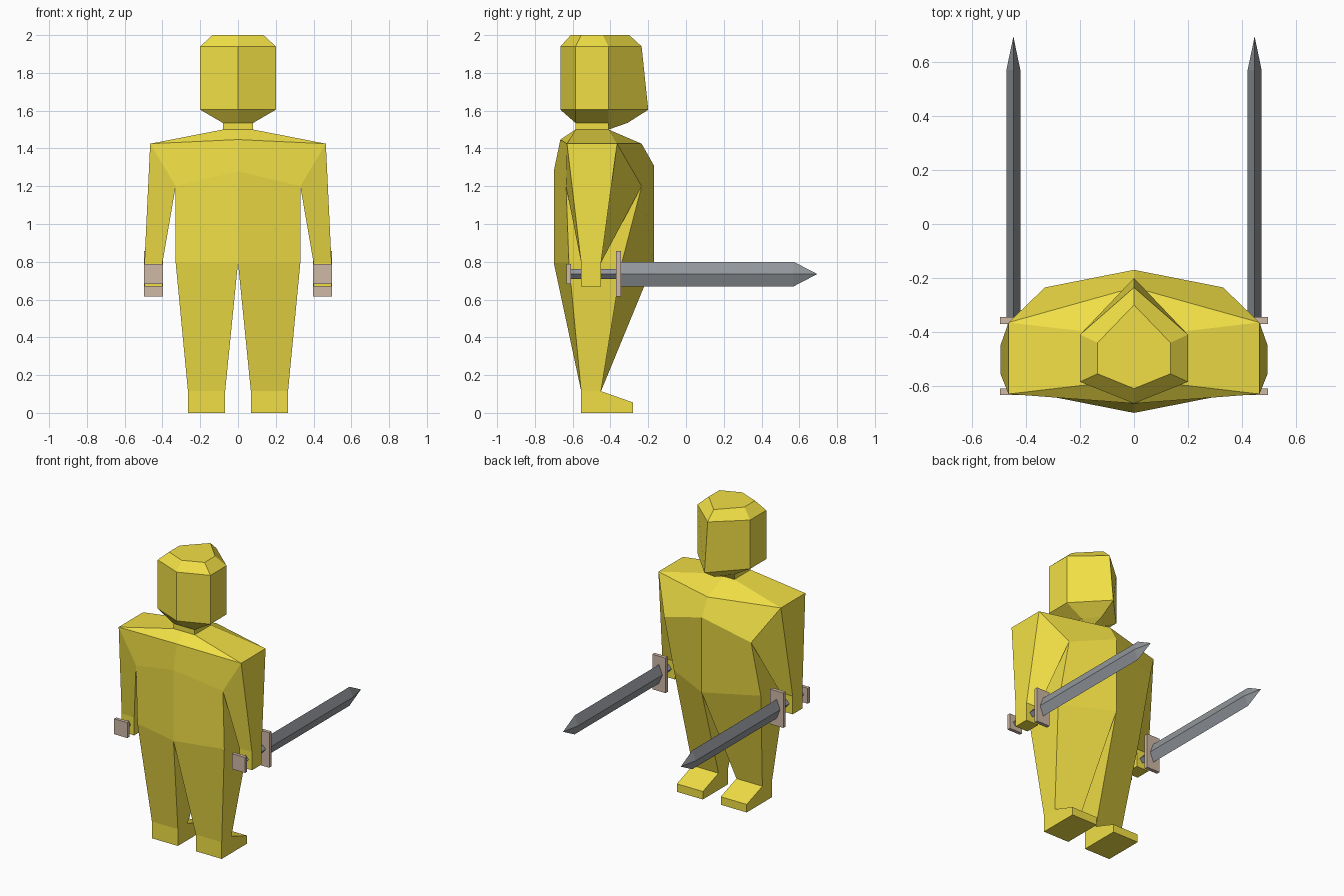
import bpy, bmesh

if "Cube" in bpy.data.objects:
    bpy.data.objects.remove(bpy.data.objects["Cube"])


def material(name, rgb):
    m = bpy.data.materials.new(name)
    m.diffuse_color = (*rgb, 1)
    m.use_nodes = True
    m.node_tree.nodes["Principled BSDF"].inputs["Base Color"].default_value = m.diffuse_color
    return m


yellow = material("yellow", (0.88, 0.74, 0.06))
steel = material("steel", (0.29, 0.31, 0.33))
brown = material("brown", (0.62, 0.48, 0.38))


def strip(bm, rings, sides=(0, 1, 2, 3), cap_start=False, cap_end=False):
    """Join successive four-point rings on the chosen sides."""
    vs = [[bm.verts.new(p) for p in r] for r in rings]
    for a, b in zip(vs, vs[1:]):
        for i in sides:
            j = (i + 1) % 4
            bm.faces.new((a[i], a[j], b[j], b[i]))
    if cap_start:
        bm.faces.new(vs[0])
    if cap_end:
        bm.faces.new(vs[-1])


def finish(bm, name, mat):
    """Weld, mirror across x = 0 and link the part."""
    bmesh.ops.remove_doubles(bm, verts=bm.verts, dist=1e-4)
    copy = bmesh.ops.duplicate(bm, geom=bm.verts[:] + bm.edges[:] + bm.faces[:])
    for v in copy["geom"]:
        if isinstance(v, bmesh.types.BMVert):
            v.co.x *= -1
    bmesh.ops.remove_doubles(bm, verts=bm.verts, dist=1e-4)
    bmesh.ops.recalc_face_normals(bm, faces=bm.faces)
    me = bpy.data.meshes.new(name)
    bm.to_mesh(me)
    bm.free()
    ob = bpy.data.objects.new(name, me)
    me.materials.append(mat)
    bpy.context.collection.objects.link(ob)


def half_ring(z, w, back, side_back, side_front, front):
    """Right half of a level ring, from back centre round to front centre."""
    return [(0, back, z), (w, side_back, z), (w, side_front, z), (0, front, z)]


def quad(x0, x1, y0, y1, z):
    return [(x0, y0, z), (x1, y0, z), (x1, y1, z), (x0, y1, z)]


# Head with faceted crown and chin
neck = half_ring(1.5, 0.08, -0.585, -0.585, -0.41, -0.41)
bm = bmesh.new()
strip(bm, [half_ring(2.0, 0.135, -0.61, -0.555, -0.44, -0.30),
           half_ring(1.94, 0.2, -0.665, -0.585, -0.41, -0.235),
           half_ring(1.605, 0.2, -0.665, -0.585, -0.41, -0.2),
           half_ring(1.535, 0.08, -0.585, -0.585, -0.41, -0.31),
           neck], sides=(0, 1, 2), cap_start=True)
finish(bm, "head", yellow)

# Body: torso, then arm and leg grown from its open sides
shoulder = [(0, -0.665, 1.447), (0.465, -0.63, 1.425), (0.465, -0.365, 1.425), (0, -0.235, 1.425)]
chest = [(0, -0.7, 1.28), (0.33, -0.635, 1.2), (0.33, -0.235, 1.2), (0, -0.17, 1.31)]
waist = half_ring(0.795, 0.33, -0.7, -0.62, -0.34, -0.17)
bm = bmesh.new()
strip(bm, [neck, shoulder], sides=(0, 1, 2))
strip(bm, [shoulder, chest], sides=(0, 2))
strip(bm, [chest, waist], sides=(0, 1, 2))
arm_top = [chest[1], shoulder[1], shoulder[2], chest[2]]
strip(bm, [arm_top, quad(0.4, 0.495, -0.555, -0.45, 0.795),
           quad(0.4, 0.495, -0.555, -0.45, 0.67)], cap_end=True)
strip(bm, [waist, quad(0.068, 0.265, -0.555, -0.45, 0.115),
           quad(0.068, 0.265, -0.555, -0.28, 0.055),
           quad(0.068, 0.265, -0.555, -0.28, 0)], cap_end=True)
finish(bm, "body", yellow)

# Swords: diamond-section blades and grips
SX, SZ = 0.447, 0.735


def diamond(y, w, h):
    return [(SX - w, y, SZ), (SX, y, SZ - h), (SX + w, y, SZ), (SX, y, SZ + h)]


bm = bmesh.new()
strip(bm, [diamond(-0.35, 0.026, 0.065), diamond(0.57, 0.026, 0.065),
           diamond(0.695, 0, 0)], cap_start=True)
finish(bm, "sword_blades", steel)
bm = bmesh.new()
strip(bm, [diamond(-0.62, 0.022, 0.026), diamond(-0.36, 0.022, 0.026)],
      cap_start=True, cap_end=True)
finish(bm, "sword_grips", steel)

# Crossguards and pommels
for name, y0, y1, z0, z1 in (("crossguards", -0.37, -0.345, 0.617, 0.857),
                             ("pommels", -0.633, -0.61, 0.682, 0.788)):
    bm = bmesh.new()
    strip(bm, [quad(SX - 0.05, SX + 0.05, y0, y1, z) for z in (z0, z1)],
          cap_start=True, cap_end=True)
    finish(bm, name, brown)
